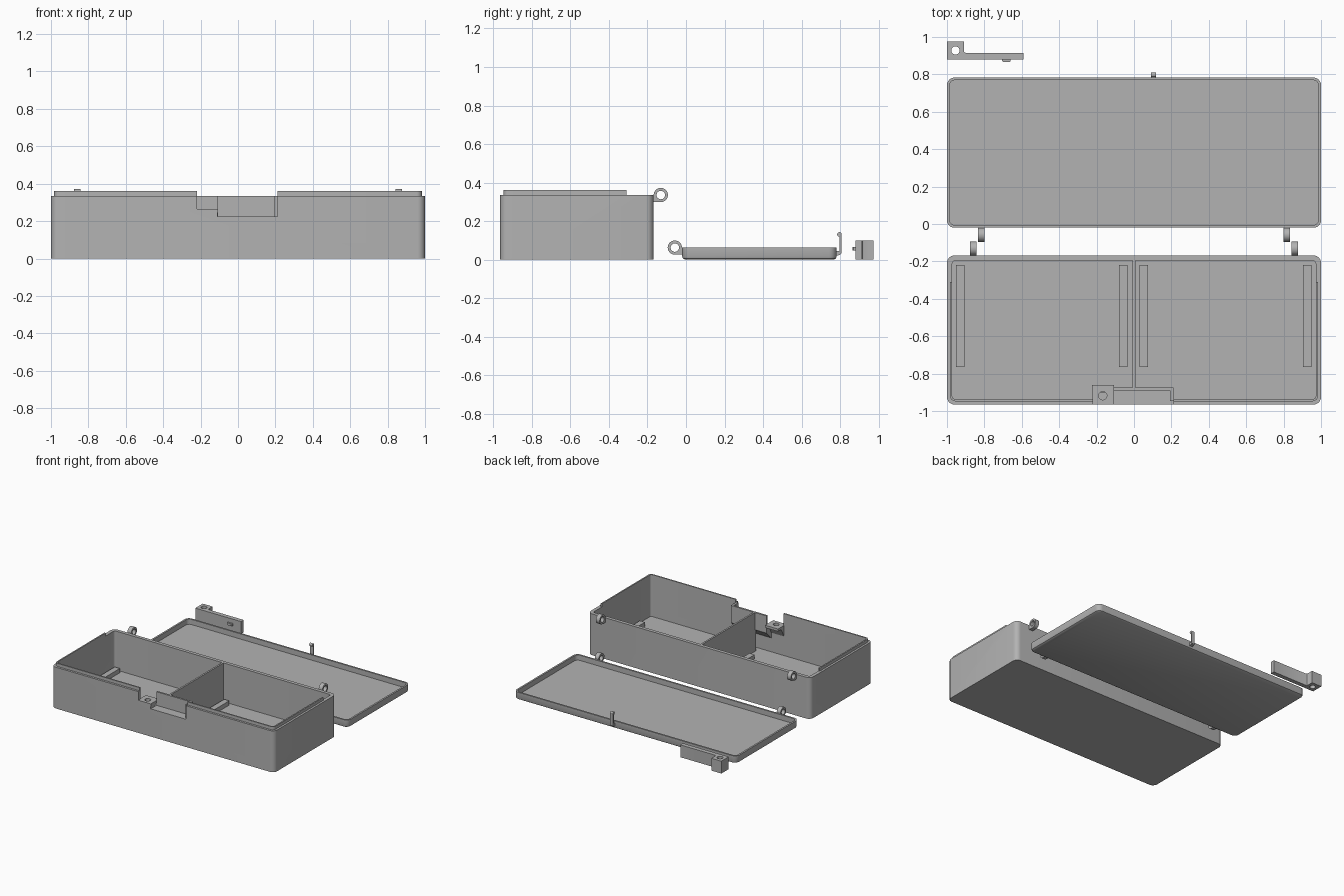
import bpy, bmesh, math

cube = bpy.data.objects.get("Cube")
if cube:
    bpy.data.objects.remove(cube, do_unlink=True)

grey = bpy.data.materials.new("plain_grey")
grey.use_nodes = True
COLOUR = (0.45, 0.45, 0.45, 1)
grey.diffuse_color = COLOUR
grey.node_tree.nodes["Principled BSDF"].inputs["Base Color"].default_value = COLOUR


def finish(name, bm):
    bmesh.ops.recalc_face_normals(bm, faces=bm.faces[:])
    mesh = bpy.data.meshes.new(name)
    bm.to_mesh(mesh)
    bm.free()
    mesh.materials.append(grey)
    ob = bpy.data.objects.new(name, mesh)
    bpy.context.collection.objects.link(ob)
    return ob


def rings(name, loops):
    """Skin closed loops of points in order and cap both ends."""
    bm = bmesh.new()
    rows = [[bm.verts.new(p) for p in loop] for loop in loops]
    for a, b in zip(rows, rows[1:]):
        for i in range(len(a)):
            j = (i + 1) % len(a)
            bm.faces.new((a[i], a[j], b[j], b[i]))
    bm.faces.new(rows[0])
    bm.faces.new(rows[-1])
    return finish(name, bm)


def prism(name, outline, lo, hi, axis="z"):
    """Extrude an outline along z (xy points) or x (yz points)."""
    def place(p, d):
        return (p[0], p[1], d) if axis == "z" else (d, p[0], p[1])
    return rings(name, [[place(p, d) for p in outline] for d in (lo, hi)])


def block(name, x0, x1, y0, y1, z0, z1):
    return prism(name, [(x0, y0), (x1, y0), (x1, y1), (x0, y1)], z0, z1)


def circle(cx, cy, r, n=32):
    return [(cx + r * math.cos(math.tau * i / n), cy + r * math.sin(math.tau * i / n))
            for i in range(n)]


def rounded(y0, y1, inset, radius, z):
    """Rounded rectangle across the full width, pulled in by inset."""
    hx, hy, cy = 1 - inset, (y1 - y0) / 2 - inset, (y0 + y1) / 2
    pts = []
    for q, (sx, sy) in enumerate([(1, 1), (-1, 1), (-1, -1), (1, -1)]):
        for k in range(7):
            a = math.pi / 2 * (q + k / 6)
            pts.append((sx * (hx - radius) + radius * math.cos(a),
                        cy + sy * (hy - radius) + radius * math.sin(a), z))
    return pts


def cut(ob, *cutters):
    for c in cutters:
        c.hide_render = True
        mod = ob.modifiers.new("cut", "BOOLEAN")
        mod.operation, mod.solver, mod.object = "DIFFERENCE", "EXACT", c
        bpy.context.view_layer.objects.active = ob
        bpy.ops.object.modifier_apply(modifier=mod.name)
        bpy.data.objects.remove(c, do_unlink=True)


# Box with a stepped lip, open at the back, and a latch notch in front
BF, BB, BH, LIP = -0.965, -0.168, 0.335, 0.36
box = rings("box", [rounded(BF, BB, *s) for s in (
    (0, 0.04, 0), (0, 0.04, BH), (0.017, 0.028, BH), (0.017, 0.028, LIP),
    (0.028, 0.018, LIP), (0.028, 0.018, 0.02))])
cut(box,
    block("lip_cutter", -1.1, 1.1, -0.31, 0, BH, 0.5),
    block("notch_cutter", -0.11, 0.21, -1.1, -0.9, 0.225, 0.5),
    block("shelf_cutter", -0.22, -0.1, -1.1, -0.9, 0.245, 0.5))

block("divider", -0.007, 0.007, -0.885, BB - 0.02, 0.01, BH)
for i, x in enumerate((-0.93, -0.058, 0.052, 0.927)):
    block(f"floor_rib_{i + 1}", x - 0.023, x + 0.023, -0.765, -0.22, 0.01, 0.055)

# Latch housing behind the notch
prism("latch_pocket", [(-0.94, 0.225), (-0.94, 0.13), (-0.875, 0.195), (-0.875, BH),
                       (-0.89, BH), (-0.89, 0.225)], -0.11, 0.21, "x")
block("pocket_end", 0.192, 0.21, -0.945, -0.88, 0.2, BH)
shelf = block("latch_shelf", -0.225, -0.108, BF, -0.86, 0.245, 0.265)
cut(shelf, prism("shelf_hole_cutter", circle(-0.167, -0.918, 0.022), 0.1, 0.5))
prism("shelf_support", [(-0.94, 0.245), (-0.94, 0.17), (-0.9, 0.245)], -0.225, -0.108, "x")

# Lid lying flat as a shallow tray
LF, LB = -0.02, 0.783
rings("lid", [rounded(LF, LB, *s) for s in (
    (0.014, 0.028, 0), (0.004, 0.036, 0.006), (0, 0.04, 0.016), (0, 0.04, 0.062),
    (0.014, 0.028, 0.062), (0.014, 0.028, 0.02))])

# Snap hook on the lid
prism("hook_foot", [(0.775, 0.018), (0.8, 0.024), (0.808, 0.034), (0.808, 0.045),
                    (0.775, 0.045)], 0.09, 0.118, "x")
block("hook_arm", 0.09, 0.118, 0.797, 0.808, 0.03, 0.13)
prism("hook_tip", circle(0.797, 0.13, 0.012), 0.09, 0.118, "x")


# Hinge eyes with a squared root against the wall
def hinge_eye(name, x0, x1, cy, cz, side):
    r, hole = 0.037, 0.022
    eye = [[(x, *p) for p in circle(cy, cz, rad)]
           for x, rad in ((x0, hole), (x0, r), (x1, r), (x1, hole), (x0, hole))]
    bm = bmesh.new()
    rows = [[bm.verts.new(p) for p in loop] for loop in eye[:4]]
    for a, b in zip(rows, rows[1:] + rows[:1]):
        for i in range(len(a)):
            j = (i + 1) % len(a)
            bm.faces.new((a[i], a[j], b[j], b[i]))
    finish(name, bm)
    wall = cy + side * 0.043
    prism(name + "_root", [(wall, cz - r), (cy, cz - r), (cy, cz - hole - 0.003),
                           (cy + side * 0.02, cz - 0.016), (cy + side * 0.026, cz),
                           (wall, cz)], x0, x1, "x")


for side, s in (("left", 1), ("right", -1)):
    hinge_eye(f"box_hinge_{side}", *sorted((s * 0.842, s * 0.876)), -0.131, BH, -1)
    hinge_eye(f"lid_hinge_{side}", *sorted((s * 0.8, s * 0.834)), -0.058, 0.062, 1)

# Loose sliding latch
latch = prism("slider", [(-1, 0.88), (-0.59, 0.88), (-0.59, 0.915), (-0.9, 0.915),
                         (-0.907, 0.918), (-0.91, 0.925), (-0.91, 0.975), (-1, 0.975)], 0, 0.1)
cut(latch, prism("slider_hole_cutter", circle(-0.955, 0.928, 0.022), -0.1, 0.3))
prism("slider_nub", [(-0.705, 0.885), (-0.705, 0.871), (-0.698, 0.865), (-0.667, 0.865),
                     (-0.66, 0.871), (-0.66, 0.885)], 0.048, 0.066)

for ob in bpy.context.collection.objects:
    ob.select_set(ob.type == "MESH")
bpy.context.view_layer.objects.active = box
bpy.ops.object.shade_smooth_by_angle(angle=math.radians(35))
